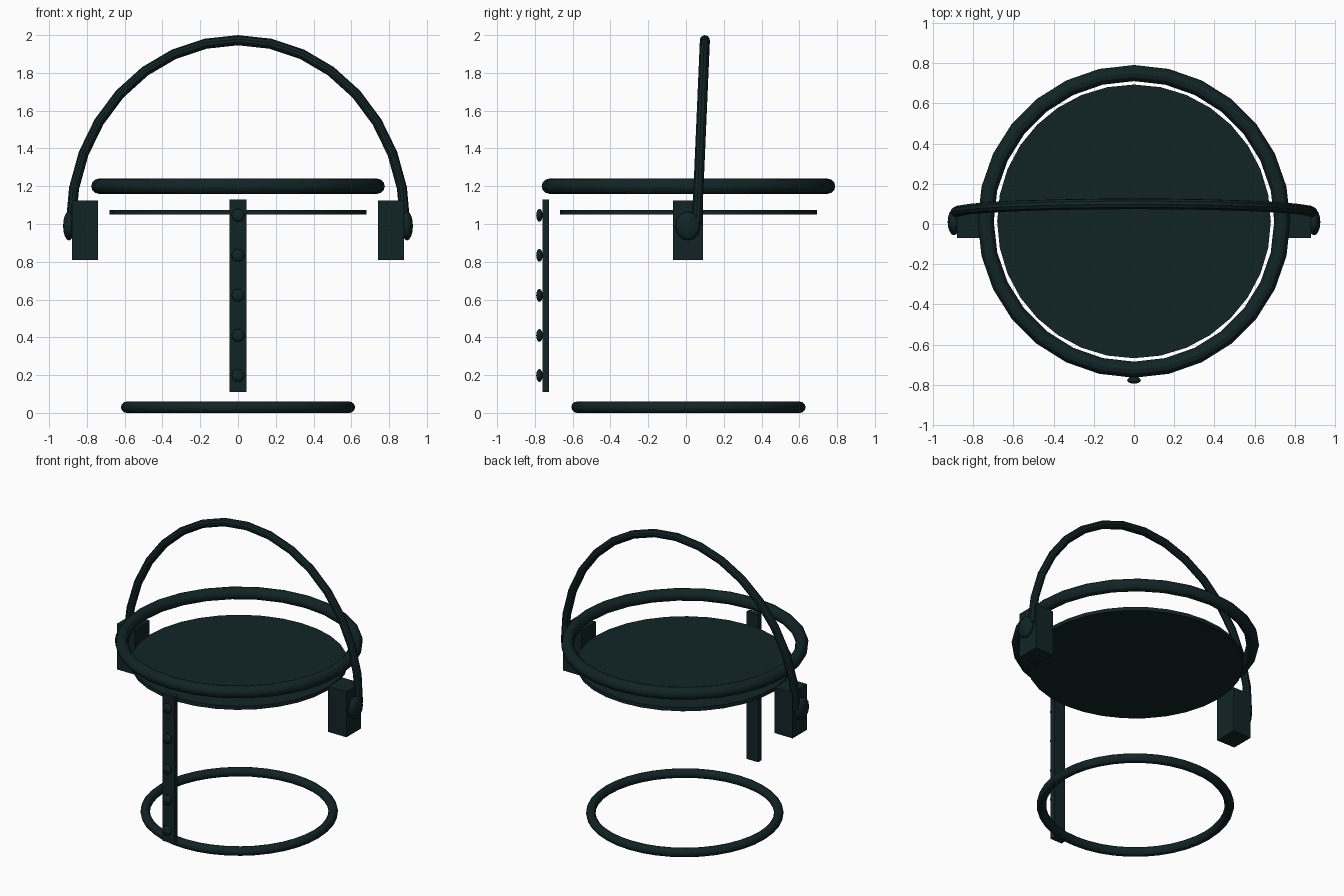
import bpy
from math import sin, cos, pi

cube = bpy.data.objects.get("Cube")
if cube:
    bpy.data.objects.remove(cube, do_unlink=True)

COLOR = (0.0055, 0.018, 0.019, 1)
teal = bpy.data.materials.new("dark_teal")
teal.use_nodes = True
teal.diffuse_color = COLOR
teal.node_tree.nodes["Principled BSDF"].inputs["Base Color"].default_value = COLOR

MID_Y = 0.013


def finish(name, smooth=True):
    obj = bpy.context.object
    obj.name = name
    obj.data.materials.clear()
    obj.data.materials.append(teal)
    if smooth:
        bpy.ops.object.shade_smooth_by_angle()
    return obj


def box(name, low, high):
    center = [(a + b) / 2 for a, b in zip(low, high)]
    bpy.ops.mesh.primitive_cube_add(size=1, location=center)
    bpy.context.object.scale = [b - a for a, b in zip(low, high)]
    bpy.ops.object.transform_apply(location=False, rotation=False)
    finish(name, smooth=False)


def ring(name, z, major, minor, segments):
    bpy.ops.mesh.primitive_torus_add(
        location=(0, MID_Y, z), rotation=(0, 0, pi / 2), major_radius=major,
        minor_radius=minor, major_segments=segments, minor_segments=12)
    finish(name)


def button(name, center, radii, axis_rotation):
    # flattened ball, its short axis is local z
    bpy.ops.mesh.primitive_uv_sphere_add(
        segments=12, ring_count=8, radius=1, location=center, rotation=axis_rotation)
    bpy.context.object.scale = radii
    finish(name)


# Rings and the flat disc
ring("base_ring", 0.03, 0.59, 0.03, 40)
ring("upper_ring", 1.2, 0.737, 0.04, 28)
bpy.ops.mesh.primitive_cylinder_add(
    vertices=32, radius=0.68, depth=0.025, location=(0, MID_Y, 1.062))
finish("disc")

# Front post with its row of studs
box("front_post", (-0.045, -0.76, 0.11), (0.045, -0.725, 1.13))
for i in range(5):
    button(f"post_stud_{i + 1}", (0, -0.776, 0.198 + 0.212 * i),
           (0.034, 0.034, 0.017), (pi / 2, 0, 0))

# Side blocks with pivot hubs
for side, s in (("left", 1), ("right", -1)):
    xs = sorted((0.74 * s, 0.88 * s))
    box(f"{side}_block", (xs[0], -0.07, 0.81), (xs[1], 0.09, 1.125))
    button(f"{side}_hub", (0.895 * s, 0.01, 0.99),
           (0.077, 0.066, 0.031), (0, pi / 2, 0))

# Tilted arch handle
STEPS = 16
curve = bpy.data.curves.new("arch_handle", "CURVE")
curve.dimensions = "3D"
curve.bevel_depth = 0.027
curve.bevel_resolution = 3
curve.use_fill_caps = True
path = curve.splines.new("POLY")
path.points.add(STEPS)
for i, point in enumerate(path.points):
    a = pi * i / STEPS
    point.co = (0.885 * cos(a), 0.058 + 0.042 * sin(a), 1.0 + 0.973 * sin(a), 1)
arch = bpy.data.objects.new("arch_handle", curve)
bpy.context.collection.objects.link(arch)
bpy.ops.object.select_all(action="DESELECT")
arch.select_set(True)
bpy.context.view_layer.objects.active = arch
bpy.ops.object.convert(target="MESH")
finish("arch_handle")
